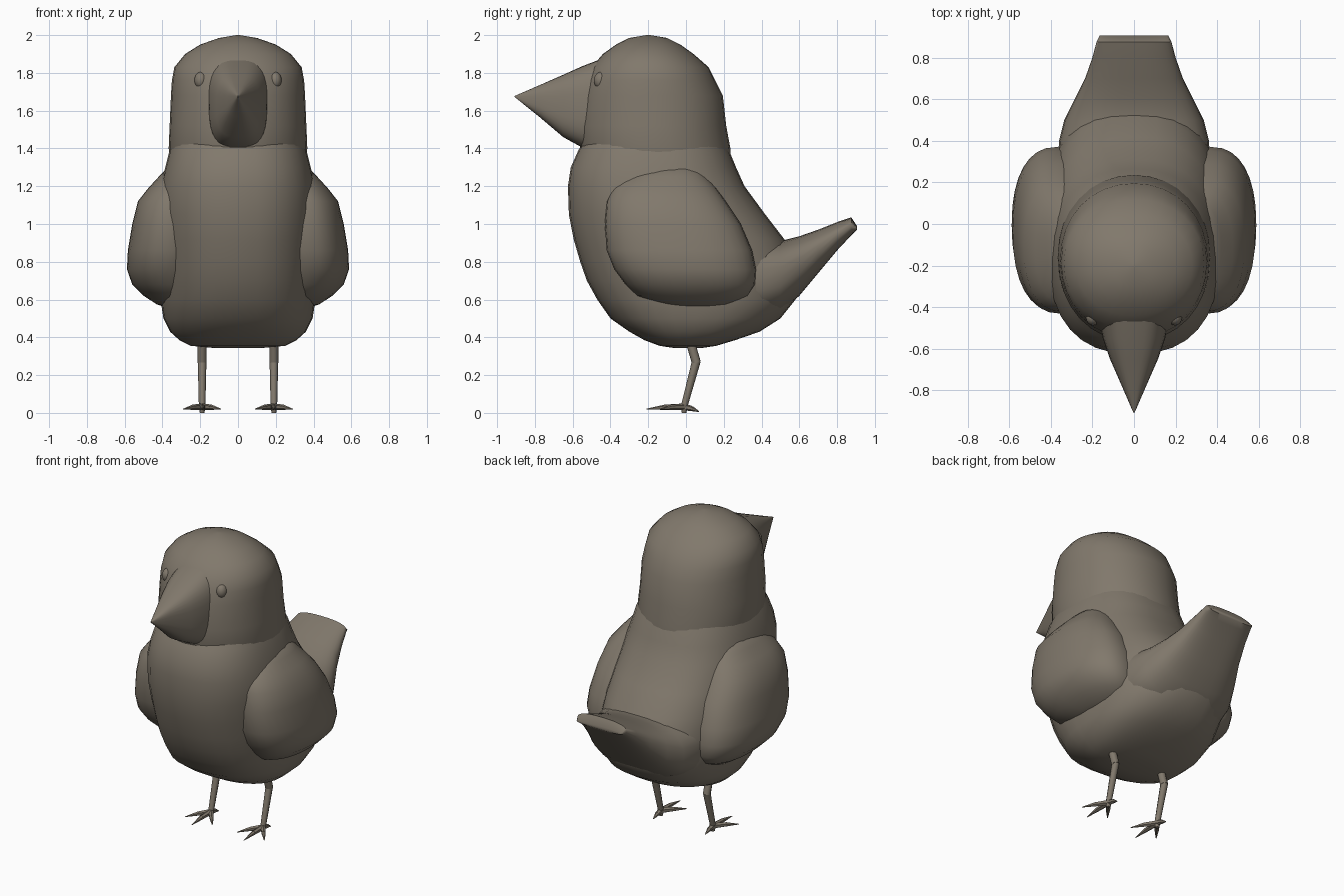
import bpy, bmesh, math
from mathutils import Vector

if "Cube" in bpy.data.objects:
    bpy.data.objects.remove(bpy.data.objects["Cube"])

mat = bpy.data.materials.new("warm grey brown")
mat.diffuse_color = (0.22, 0.19, 0.15, 1)
mat.use_nodes = True
mat.node_tree.nodes["Principled BSDF"].inputs["Base Color"].default_value = mat.diffuse_color


def finish(name, bm, angle=50):
    bmesh.ops.recalc_face_normals(bm, faces=bm.faces)
    me = bpy.data.meshes.new(name)
    bm.to_mesh(me)
    bm.free()
    me.materials.append(mat)
    ob = bpy.data.objects.new(name, me)
    bpy.context.collection.objects.link(ob)
    bpy.ops.object.select_all(action='DESELECT')
    ob.select_set(True)
    bpy.context.view_layer.objects.active = ob
    bpy.ops.object.shade_smooth_by_angle(angle=math.radians(angle))
    return ob


def loft(name, rings, place, power=2.0, seg=32, angle=50):
    """Skin rounded rings (t, x0, x1, v0, v1); place turns (x, v, t) into a point."""
    bm = bmesh.new()
    loops = []
    for t, x0, x1, v0, v1 in rings:
        loop = []
        for i in range(seg):
            a = math.tau * i / seg
            c, s = math.cos(a), math.sin(a)
            x = math.copysign(abs(c) ** (2 / power), c)
            v = math.copysign(abs(s) ** (2 / power), s)
            loop.append(bm.verts.new(place((x0 + x1) / 2 + x * (x1 - x0) / 2,
                                           (v0 + v1) / 2 + v * (v1 - v0) / 2, t)))
        loops.append(loop)
    for a, b in zip(loops, loops[1:]):
        for i in range(seg):
            j = (i + 1) % seg
            bm.faces.new((a[i], a[j], b[j], b[i]))
    bm.faces.new(loops[0])
    bm.faces.new(loops[-1])
    return finish(name, bm, angle)


def upright(x, v, t):
    return (x, v, t)


def lengthwise(x, v, t):
    return (x, t, v)


def even(rows):
    """(t, half width, v0, v1) -> symmetric ring."""
    return [(t, -w, w, v0, v1) for t, w, v0, v1 in rows]


def limb(bm, p, q, r1, r2, seg=8):
    p, q = Vector(p), Vector(q)
    d = q - p
    m = d.to_track_quat('Z', 'Y').to_matrix().to_4x4()
    m.translation = (p + q) / 2
    bmesh.ops.create_cone(bm, cap_ends=True, segments=seg, radius1=r1, radius2=r2,
                          depth=d.length, matrix=m)


# Body: height, half width, front y, back y
loft("body", even([
    (0.343, 0.12, -0.06, 0.08), (0.355, 0.25, -0.14, 0.16), (0.385, 0.31, -0.22, 0.26),
    (0.43, 0.36, -0.30, 0.39), (0.50, 0.395, -0.40, 0.50), (0.60, 0.41, -0.47, 0.58),
    (0.70, 0.415, -0.525, 0.60), (0.80, 0.42, -0.56, 0.58), (0.92, 0.42, -0.595, 0.52),
    (1.05, 0.42, -0.62, 0.42), (1.20, 0.41, -0.625, 0.31), (1.30, 0.385, -0.61, 0.265),
    (1.39, 0.362, -0.57, 0.228), (1.48, 0.32, -0.51, 0.18)]), upright, 2.4)

# Head dome
loft("head", even([
    (1.30, 0.35, -0.53, 0.24), (1.40, 0.367, -0.56, 0.235), (1.52, 0.362, -0.565, 0.213),
    (1.68, 0.355, -0.55, 0.195), (1.76, 0.35, -0.53, 0.155), (1.83, 0.337, -0.50, 0.12),
    (1.90, 0.28, -0.44, 0.04), (1.95, 0.20, -0.37, -0.03), (1.985, 0.10, -0.30, -0.10),
    (2.0, 0.01, -0.21, -0.19)]), upright, 2.1)

# Tail: y, half width, low z, high z
loft("tail", even([
    (0.25, 0.37, 0.48, 0.94), (0.40, 0.36, 0.49, 0.92), (0.50, 0.335, 0.53, 0.91),
    (0.60, 0.285, 0.62, 0.935), (0.70, 0.235, 0.74, 0.97), (0.80, 0.20, 0.86, 1.01),
    (0.875, 0.18, 0.94, 1.035), (0.905, 0.165, 0.968, 0.99)]), lengthwise, 2.5)

# Beak
loft("beak", even([
    (-0.42, 0.17, 1.40, 1.885), (-0.55, 0.15, 1.405, 1.835), (-0.65, 0.115, 1.46, 1.79),
    (-0.78, 0.058, 1.57, 1.733), (-0.907, 0.003, 1.672, 1.678)]), lengthwise, 2.9)

# Wing: height, outer x, front y, back y
wing_rows = [(1.31, 0.36, -0.20, 0.06), (1.25, 0.42, -0.33, 0.11), (1.19, 0.475, -0.39, 0.16),
             (1.12, 0.53, -0.42, 0.21), (1.00, 0.56, -0.43, 0.29), (0.86, 0.583, -0.42, 0.35),
             (0.76, 0.588, -0.38, 0.37), (0.68, 0.56, -0.32, 0.365), (0.62, 0.50, -0.26, 0.33),
             (0.575, 0.43, -0.14, 0.26), (0.55, 0.36, -0.05, 0.18)]

for side, label in ((-1, "right"), (1, "left")):
    loft(label + "_wing", [(t, side * 0.16, side * x, a, b) for t, x, a, b in wing_rows],
         upright, 2.3)

    # Eye
    bm = bmesh.new()
    bmesh.ops.create_uvsphere(bm, u_segments=16, v_segments=10, radius=1)
    bmesh.ops.scale(bm, vec=(0.034, 0.038, 0.045), verts=bm.verts)
    bmesh.ops.translate(bm, vec=(side * 0.197, -0.45, 1.76), verts=bm.verts)
    finish(label + "_eye", bm, 180)

    # Leg with bent knee
    x = side * 0.19
    bm = bmesh.new()
    limb(bm, (x, 0.01, 0.42), (x, 0.055, 0.265), 0.024, 0.024)
    limb(bm, (x, 0.055, 0.275), (x, -0.012, 0.025), 0.023, 0.017)
    finish(label + "_leg", bm)

    # Toes: three forward, one back
    bm = bmesh.new()
    for dx, y, z in ((0, -0.21, 0.02), (-0.10, -0.14, 0.02), (0.10, -0.14, 0.02), (0, 0.07, 0.006)):
        root = Vector((x, -0.01, 0.032))
        tip = Vector((x + dx, y, z))
        mid = root.lerp(tip, 0.5) + Vector((0, 0, 0.004))
        limb(bm, root, mid, 0.018, 0.014, 6)
        limb(bm, mid, tip, 0.014, 0.002, 6)
    for v in bm.verts:
        v.co.z = max(v.co.z, 0)
    # Sole under the ankle
    limb(bm, (x, -0.01, 0.0), (x, -0.01, 0.04), 0.012, 0.02)
    finish(label + "_foot", bm)
